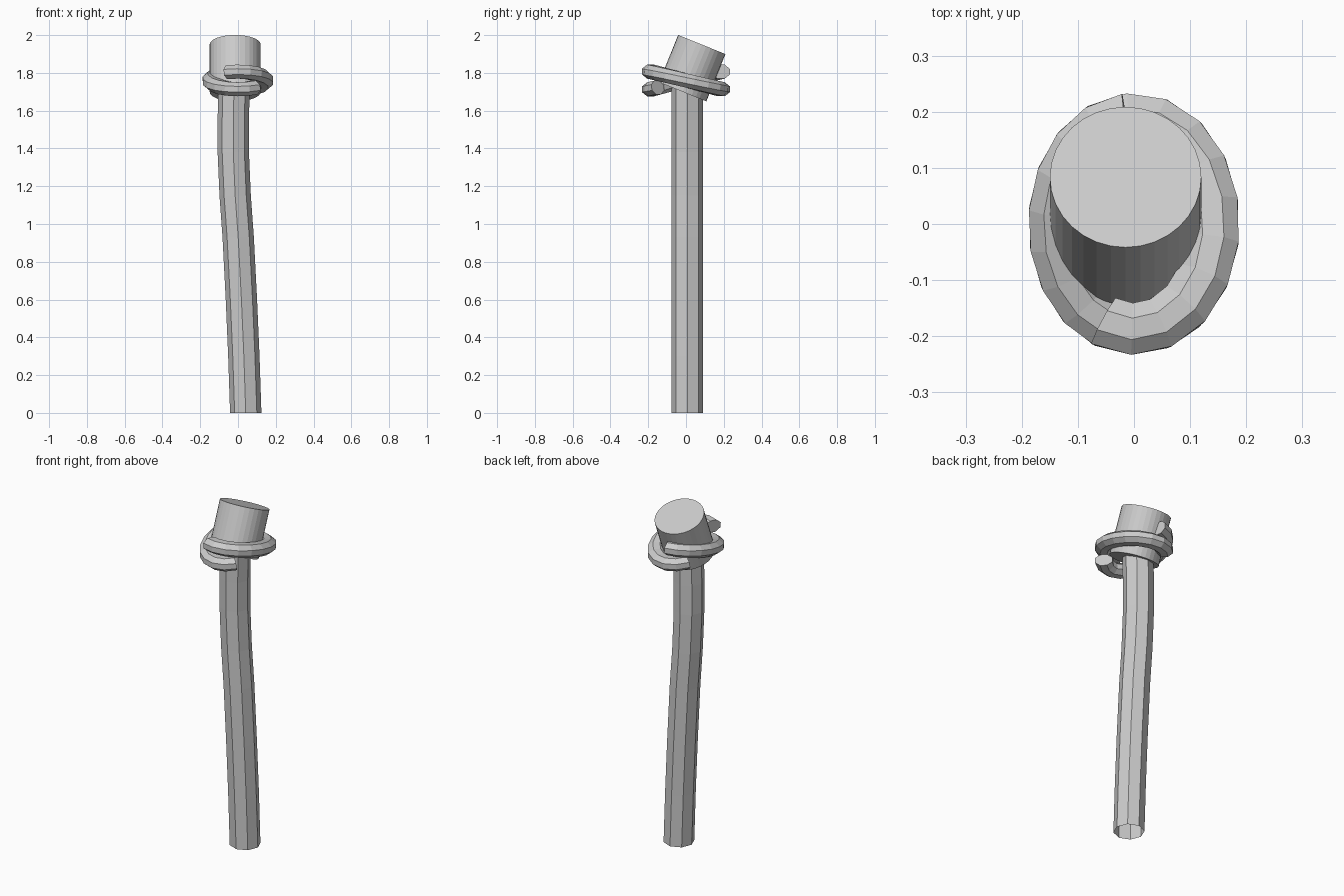
import bpy, bmesh, math
from mathutils import Vector, Matrix

if "Cube" in bpy.data.objects:
    bpy.data.objects.remove(bpy.data.objects["Cube"])


def finish(bm, name):
    bmesh.ops.recalc_face_normals(bm, faces=bm.faces)
    me = bpy.data.meshes.new(name)
    bm.to_mesh(me)
    bm.free()
    ob = bpy.data.objects.new(name, me)
    bpy.context.collection.objects.link(ob)
    return ob


def loft(name, rings, capped):
    bm = bmesh.new()
    loops = [[bm.verts.new(p) for p in ring] for ring in rings]
    n = len(loops[0])
    for a, b in zip(loops, loops[1:]):
        for i in range(n):
            j = (i + 1) % n
            bm.faces.new((a[i], a[j], b[j], b[i]))
    if capped:
        bm.faces.new(loops[0][::-1])
        bm.faces.new(loops[-1])
    return finish(bm, name)


# Gently bent eight-sided handle, open at the foot
PATH = [(0.041, 0), (0.031, 0.3), (0.018, 0.6), (0.001, 0.93),
        (-0.015, 1.15), (-0.025, 1.38), (-0.025, 1.55), (-0.021, 1.72)]
loft("handle", [[(x + 0.083 * math.cos(k * math.pi / 4),
                  0.007 + 0.083 * math.sin(k * math.pi / 4), z)
                 for k in range(8)] for x, z in PATH], False)

# Tilted cylindrical head
bm = bmesh.new()
bmesh.ops.create_cone(bm, cap_ends=True, segments=32, radius1=0.135,
                      radius2=0.135, depth=0.27)
tilt = Matrix.Rotation(math.radians(-22), 4, 'X')
bmesh.ops.transform(bm, verts=bm.verts,
                    matrix=Matrix.Translation((-0.015, 0.033, 1.825)) @ tilt)
head = finish(bm, "head")
for p in head.data.polygons:
    p.use_smooth = False


# Two crossing binding straps, each an open oval loop around the head
def strap(name, start, end, slope, steps=12):
    rings = []
    for i in range(steps + 1):
        t = math.radians(start + (end - start) * i / steps)
        c = Vector((0.142 * math.cos(t), 0.187 * math.sin(t), 0))
        c.z = 1.76 + slope * c.y
        tan = Vector((-0.142 * math.sin(t), 0.187 * math.cos(t),
                      slope * 0.187 * math.cos(t))).normalized()
        side = tan.cross(Vector((0, 0, 1))).normalized()
        up = side.cross(tan)
        rings.append([c + side * 0.05 * math.cos(a) + up * 0.04 * math.sin(a)
                      for a in [(k + 0.5) * math.pi / 4 for k in range(8)]])
    loft(name, rings, True)


strap("right_strap", -112, 135, -0.25)
strap("left_strap", 96, 307, 0.25, 11)
